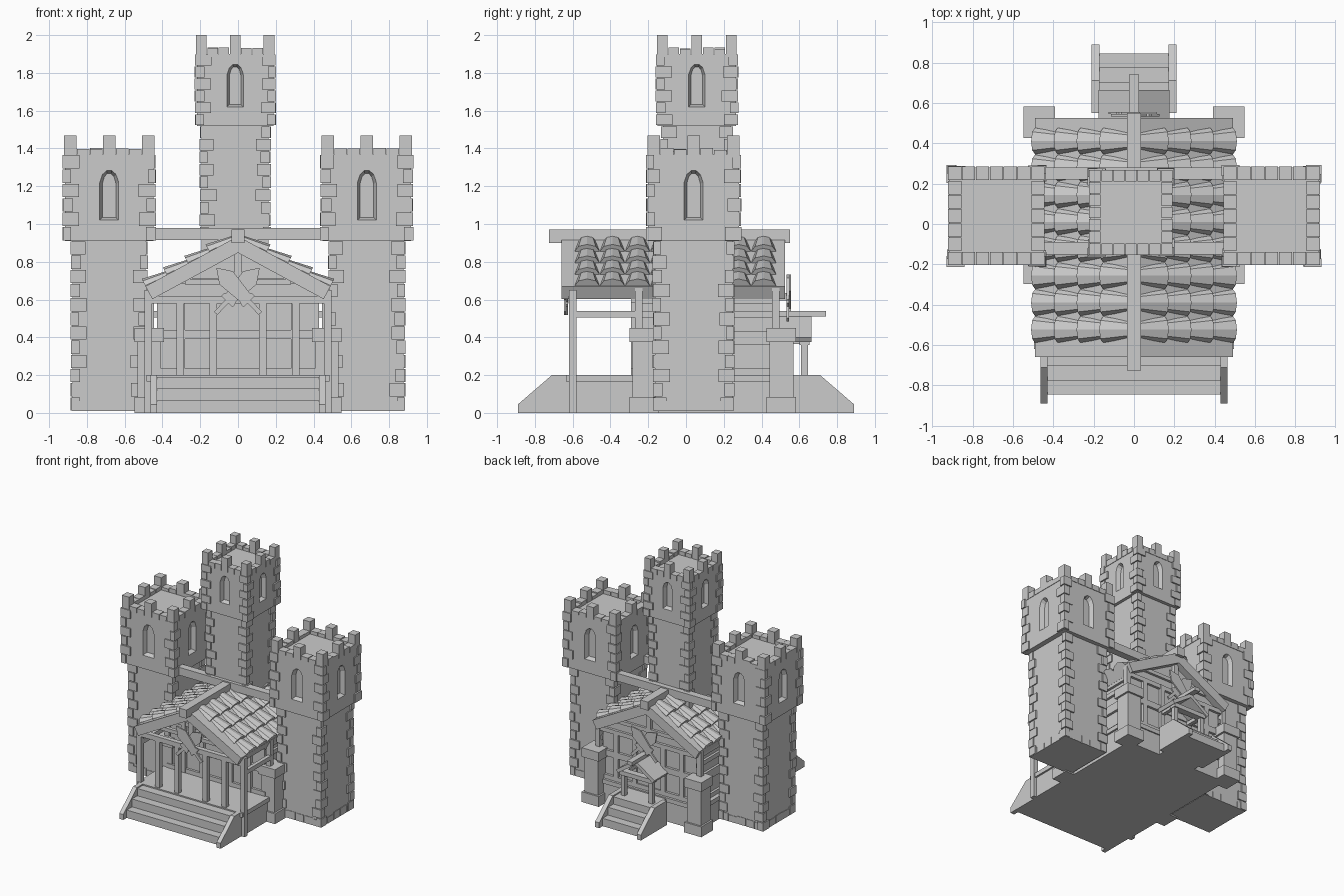
import bpy, bmesh, math, random
from mathutils import Matrix, Vector

if "Cube" in bpy.data.objects:
    bpy.data.objects.remove(bpy.data.objects["Cube"])

random.seed(4)


def finish(name, bm):
    bmesh.ops.recalc_face_normals(bm, faces=bm.faces)
    me = bpy.data.meshes.new(name)
    bm.to_mesh(me)
    bm.free()
    ob = bpy.data.objects.new(name, me)
    bpy.context.collection.objects.link(ob)
    return ob


def boxes(name, items):
    """Each item is x0, x1, y0, y1, z0, z1."""
    bm = bmesh.new()
    for x0, x1, y0, y1, z0, z1 in items:
        m = Matrix.Translation(((x0 + x1) / 2, (y0 + y1) / 2, (z0 + z1) / 2))
        bmesh.ops.create_cube(bm, size=1, matrix=m @ Matrix.Diagonal((x1 - x0, y1 - y0, z1 - z0, 1)))
    return finish(name, bm)


def mir(items):
    return items + [(-b, -a, c, d, e, f) for a, b, c, d, e, f in items]


def loft(bm, r0, r1):
    """Closed solid between two matching rings."""
    a, b = [bm.verts.new(p) for p in r0], [bm.verts.new(p) for p in r1]
    n = len(a)
    bm.faces.new(a)
    bm.faces.new(b[::-1])
    for i in range(n):
        bm.faces.new((a[i], b[i], b[(i + 1) % n], a[(i + 1) % n]))


def prism_y(name, pts, y0, y1):
    bm = bmesh.new()
    loft(bm, [(x, y0, z) for x, z in pts], [(x, y1, z) for x, z in pts])
    return finish(name, bm)


def prism_x(name, pts, spans):
    bm = bmesh.new()
    for x0, x1 in spans:
        loft(bm, [(x0, y, z) for y, z in pts], [(x1, y, z) for y, z in pts])
    return finish(name, bm)


# ---------- towers ----------
def quoins(cx, cy, hx, hy, z0, z1, n):
    out, h = [], (z1 - z0) / n
    for sx in (-1, 1):
        for sy in (-1, 1):
            for i in range(n):
                p = 0.007 + 0.006 * random.random()
                ll, ss = 0.08 + random.uniform(-.01, .01), 0.05 + random.uniform(-.01, .006)
                lx, ly = (ll, ss) if i % 2 else (ss, ll)
                xs = sorted((cx + sx * (hx + p), cx + sx * (hx + p - lx)))
                ys = sorted((cy + sy * (hy + p), cy + sy * (hy + p - ly)))
                out.append((*xs, *ys, z0 + i * h + .003, z0 + (i + 1) * h - .003))
    return out


def ring(cx, cy, hx, hy, n, z0, top):
    out, g = [], 0.002
    for i in range(n):
        for j in range(n):
            if i in (0, n - 1) or j in (0, n - 1):
                x, y, sx, sy = cx - hx + i * 2 * hx / n, cy - hy + j * 2 * hy / n, 2 * hx / n, 2 * hy / n
                out.append((x + g, x + sx - g, y + g, y + sy - g, z0, top(i, j, n)))
    return out


def merlons(z):
    def f(i, j, n):
        high = i % 3 == 0 and j % 3 == 0
        return z if high else z - 0.065 - random.uniform(0, .012)
    return f


ARCH = [(-.05, 0), (.05, 0), (.05, .2), (.036, .242), (.014, .262), (-.014, .262), (-.036, .242), (-.05, .2)]


def tower(name, cx, cy, low, up, z0, zm, zt, nlow, nup, win, base):
    lx, ly = low
    ux, uy = up
    boxes(name + "_shaft", [(cx - lx, cx + lx, cy - ly, cy + ly, z0, zm)])
    head = boxes(name + "_head", [(cx - ux, cx + ux, cy - uy, cy + uy, zm, zt - .1)])
    # splayed arched windows cut into all four faces
    bm = bmesh.new()
    s = win[1] / .262
    for k in range(4):
        r = uy if k % 2 == 0 else ux
        m = Matrix.Translation((cx, cy, win[0])) @ Matrix.Rotation(k * math.pi / 2, 4, 'Z')
        rings = []
        for d, w in ((.01, 1.08), (-.035, .72)):
            rings.append([m @ Vector((x * w * s, -(r + d), .5 * win[1] + (z * s - .5 * win[1]) * (1 - (1 - w) * .4)))
                          for x, z in ARCH])
        loft(bm, *rings)
    cut = finish(name + "_window_cutter", bm)
    cut.hide_render = True
    mod = head.modifiers.new("windows", 'BOOLEAN')
    mod.operation, mod.solver, mod.object = 'DIFFERENCE', 'EXACT', cut
    bpy.context.view_layer.objects.active = head
    bpy.ops.object.modifier_apply(modifier=mod.name)
    bpy.data.objects.remove(cut)
    # corner stones and battlements
    st = quoins(cx, cy, lx, ly, base, zm, nlow) + quoins(cx, cy, ux, uy, zm, zt - .1, nup)
    if z0 < .1:
        st += ring(cx, cy, lx + .006, ly + .006, 5, z0, lambda i, j, n: z0 + random.uniform(.05, .065))
    boxes(name + "_corner_stones", st)
    boxes(name + "_battlements", ring(cx, cy, ux + .006, uy + .006, 7, zt - .115, merlons(zt)))


for side, sx in (("left", -1), ("right", 1)):
    tower(side + "_tower", sx * .682, .04, (.193, .205), (.235, .24), .01, .91, 1.468, 12, 6, (1.02, .262), .01)
tower("central_tower", -.015, .057, (.177, .18), (.203, .207), .62, 1.52, 2.0, 9, 6, (1.62, .225), .92)

# ---------- beams tying the towers ----------
boxes("tower_tie_beams", [(-.46, .46, y - .03, y + .03, .915, .98) for y in (-.12, .25)])

# ---------- hall ----------
boxes("hall_floor", [(-.47, .47, -.62, .5, 0, .165), (-.485, .485, -.635, .51, .165, .2)])
gable = [(-.43, .0), (.43, .0), (.43, .62), (0, .87), (-.43, .62)]
prism_y("front_wall", gable, -.27, -.24)
prism_y("rear_wall", gable, .44, .47)
boxes("side_walls", mir([(.40, .43, -.25, .45, .1, .64)]))

frame = []
for y0, y1 in ((-.29, -.265), (.465, .49)):
    frame += [(-.45, .45, y0, y1, a, b) for a, b in ((.2, .235), (.39, .44), (.585, .62))]
    frame += [(-.3, .3, y0, y1, .685, .715)]
    frame += mir([(x - .02, x + .02, y0 - .002, y1 + .002, .2, .62) for x in (.13, .3)])
frame += mir([(.43, .45, -.25, .48, a, b) for a, b in ((.2, .235), (.36, .43), (.505, .54), (.58, .62))])
frame += mir([(.445, .485, .455, .495, .4, .67), (.445, .485, -.27, -.23, .4, .67)])
frame += [(-.02, .02, .465, .495, .62, .87)]
boxes("wall_timbers", frame)

# stone piers at the hall corners
piers = []
for y in (.505, -.22):
    for h, a, b in ((.078, 0, .085), (.063, .085, .375), (.078, .375, .45)):
        piers.append((.47 - h, .47 + h, y - h, y + h, a, b))
boxes("stone_piers", mir(piers))

# ---------- front porch ----------
porch = mir([(x - .02, x + .02, -.62, -.58, .2, .6) for x in (.13, .305)])
porch += mir([(.455, .495, -.62, -.58, 0, .65), (.46, .49, -.58, -.25, .505, .54)])
porch += [(-.47, .47, -.622, -.582, .58, .62), (-.28, .28, -.615, -.585, .68, .71), (-.02, .02, -.617, -.587, .6, .88)]
boxes("porch_posts_and_beams", porch)

# ---------- roof ----------
A = math.atan2(.265, .49)
ca, sa = math.cos(A), math.sin(A)
T = .077
prism_y("roof_slab", [(-.49, .67), (0, .935), (.49, .67), (.49 - T * sa, .67 - T * ca),
                      (0, .935 - T / ca), (-.49 + T * sa, .67 - T * ca)], -.66, .525)
boxes("ridge_beam", [(-.035, .035, -.725, .55, .9, .97)])

bm = bmesh.new()
P = .1335
for s in (-1, 1):
    for r in range(4):
        for c in range(8):
            yc = -.59 + P * (c + .5)
            rings = []
            for u, w, h, base in ((.03 + r * .128, .043, .022, -.005), (.172 + r * .128, .065, .04, .004)):
                ring_pts = [(-w, -.02)] + [(-w * math.cos(k * math.pi / 4), base + h * math.sin(k * math.pi / 4))
                                           for k in range(5)] + [(w, -.02)]
                rings.append([(s * (u * ca + n * sa), yc + y, .935 - u * sa + n * ca) for y, n in ring_pts])
            loft(bm, *rings)
finish("roof_tiles", bm)


# ---------- stairs ----------
def stairs(name, sy, half, wall):
    steps = []
    for i, z in enumerate((.065, .13, .19)):
        ys = sorted((sy * .5, sy * (.845 - .07 * i)))
        steps.append((-half, half, *ys, 0, z))
    boxes(name + "_steps", steps)
    prof = [(sy * y, z) for y, z in ((.55, 0), (.89, 0), (.89, .045), (.71, .2), (.55, .2))]
    prism_x(name + "_stair_walls", prof, [(half, half + wall), (-half - wall, -half)])


stairs("front", -1, .428, .036)
stairs("rear", 1, .172, .038)

# ---------- rear door and canopy ----------
boxes("rear_door", [(-.11, .11, .46, .48, .2, .43), (-.004, .004, .475, .485, .2, .43)])
boxes("canopy_frame", [(-.024, .024, .47, .74, .51, .54), (-.15, .15, .6, .655, .36, .395)]
      + mir([(.11, .145, .61, .645, .1, .37), (.11, .14, .48, .65, .365, .395)]))
prism_y("canopy_roof", [(-.175, .4), (0, .52), (.175, .4), (.16, .375), (0, .485), (-.16, .375)], .48, .665)


# ---------- crossed sword emblems ----------
BLADE = [(-.17, .012), (-.085, .012), (-.085, .042), (-.065, .042), (-.055, .034), (.09, .05), (.165, 0)]
SHAPE = BLADE + [(a, -w) for a, w in BLADE[-2::-1]]
for name, y, zc in (("front", -.635, .65), ("rear", .545, .615)):
    for k, s in enumerate((-1, 1)):
        q = math.radians(46)
        pts = [(s * (a * math.cos(q) - w * math.sin(q)), zc + a * math.sin(q) + w * math.cos(q)) for a, w in SHAPE]
        prism_y(f"{name}_sword_{k + 1}", pts, y - .012 + k * .011, y + k * .011)
    boxes(name + "_emblem_bracket", [(-.015, .015, min(y, y * .85), max(y, y * .85), zc - .02, zc + .02)])
